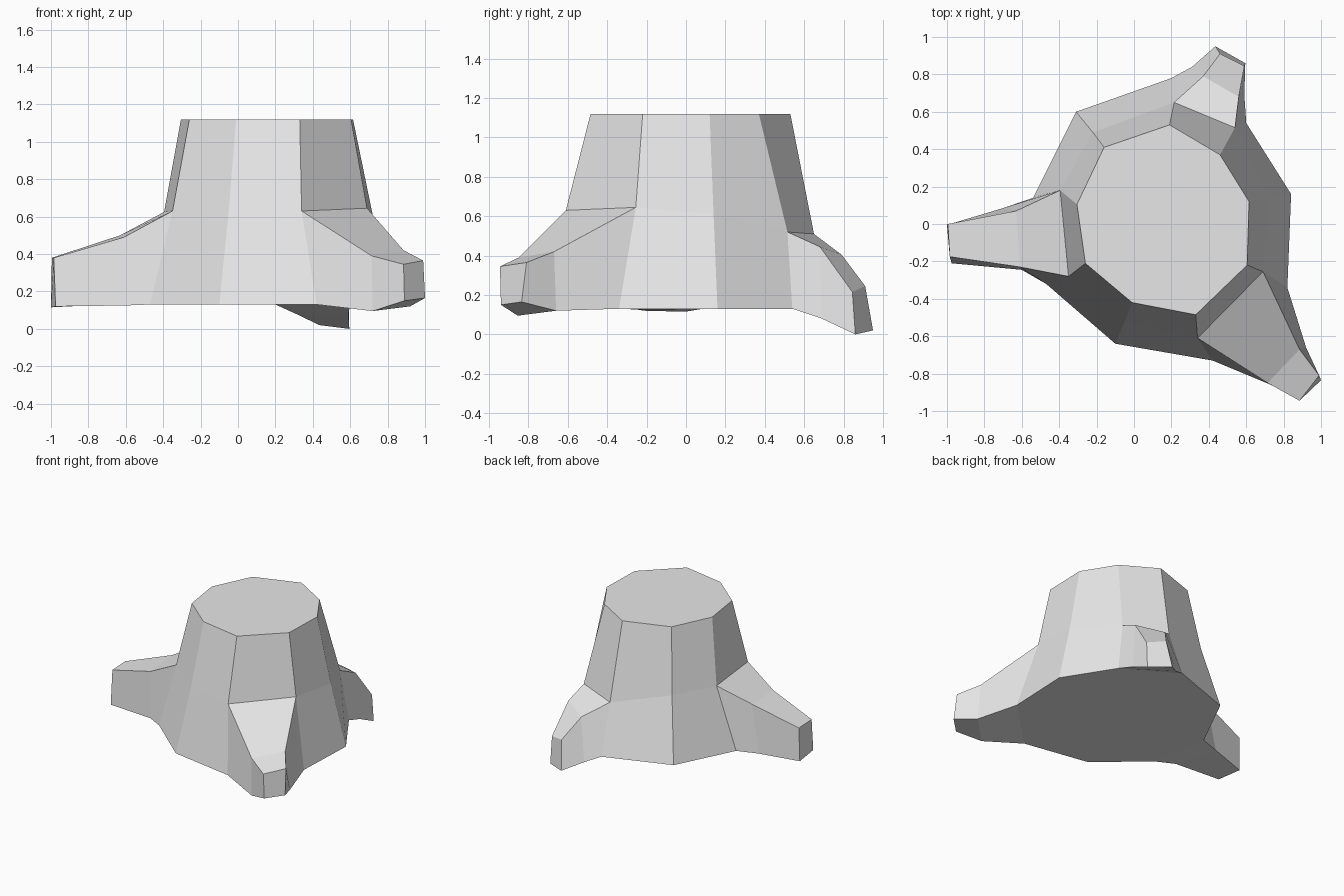
import bpy
import bmesh

# Remove the default cube if the scene has one
default_cube = bpy.data.objects.get("Cube")
if default_cube:
    bpy.data.objects.remove(default_cube, do_unlink=True)


def make_material(name, color):
    material = bpy.data.materials.new(name)
    material.use_nodes = True
    material.diffuse_color = color
    material.node_tree.nodes["Principled BSDF"].inputs["Base Color"].default_value = color
    return material


def add_ring(mesh, points):
    """Create one vertex for every point of a cross-section."""
    return [mesh.verts.new(point) for point in points]


def bridge(mesh, first, second, skip=()):
    """Join two closed rings of equal length with quads."""
    count = len(first)
    for i in range(count):
        j = (i + 1) % count
        if i not in skip:
            mesh.faces.new((first[i], first[j], second[j], second[i]))


CUT_HEIGHT = 1.12
GROUND_HEIGHT = .13

# Nine-sided trunk outlines, listed clockwise from the back
cut_outline = [(-.16, .41), (.19, .53), (.46, .37), (.615, .12), (.605, -.22),
               (.33, -.485), (-.01, -.42), (-.26, -.21), (-.305, .105)]
ground_outline = [(-.31, .6), (.2, .78), (.6, .54), (.84, .16), (.82, -.34),
                  (.42, -.73), (-.1, -.64), (-.47, -.32), (-.54, .14)]
shoulder_points = [(-.22, .49, .62), (.215, .65, .51), (.54, .515, .52),
                   (.72, .14, .61), (.69, -.255, .645), (.34, -.61, .63),
                   (-.05, -.52, .63), (-.35, -.28, .63), (-.395, .18, .625)]

# Each root: a knee section and a tip section, both as
# upper first side, upper second side, lower second side, lower first side
back_root = {
    "knee": [(.37, .79, .405), (.56, .68, .445), (.59, .69, .08), (.31, .84, .08)],
    "tip": [(.46, .91, .245), (.59, .845, .215), (.595, .86, 0), (.435, .95, .02)],
}
front_root = {
    "knee": [(.885, -.67, .42), (.715, -.85, .39), (.72, -.855, .095), (.92, -.66, .12)],
    "tip": [(.99, -.81, .365), (.885, -.945, .345), (.89, -.94, .15), (1, -.835, .165)],
}
side_root = {
    "knee": [(-.61, -.23, .49), (-.63, .07, .5), (-.7, .085, .13), (-.6, -.245, .125)],
    "tip": [(-.985, -.175, .38), (-.995, 0, .38), (-1, -.005, .115), (-.975, -.21, .12)],
}
# Trunk side that every root grows out of
roots = {1: back_root, 4: front_root, 7: side_root}

mesh = bmesh.new()

# Trunk: cut top, shoulder ring and ground ring
cut_ring = add_ring(mesh, [(x, y, CUT_HEIGHT) for x, y in cut_outline])
shoulder_ring = add_ring(mesh, shoulder_points)
ground_ring = add_ring(mesh, [(x, y, GROUND_HEIGHT) for x, y in ground_outline])
bridge(mesh, cut_ring, shoulder_ring)
bridge(mesh, shoulder_ring, ground_ring, skip=roots)
mesh.faces.new(cut_ring)
mesh.faces.new(ground_ring)

# Roots: extend the open trunk sides outwards through knee and tip
for side, root in roots.items():
    opening = [shoulder_ring[side], shoulder_ring[side + 1],
               ground_ring[side + 1], ground_ring[side]]
    knee = add_ring(mesh, root["knee"])
    tip = add_ring(mesh, root["tip"])
    bridge(mesh, opening, knee)
    bridge(mesh, knee, tip)
    mesh.faces.new(tip)

bmesh.ops.recalc_face_normals(mesh, faces=mesh.faces[:])

# Finished flat-shaded stump
stump_data = bpy.data.meshes.new("tree_stump")
mesh.to_mesh(stump_data)
mesh.free()
stump_data.materials.append(make_material("light grey", (.8, .8, .8, 1)))
stump = bpy.data.objects.new("tree_stump", stump_data)
bpy.context.collection.objects.link(stump)
